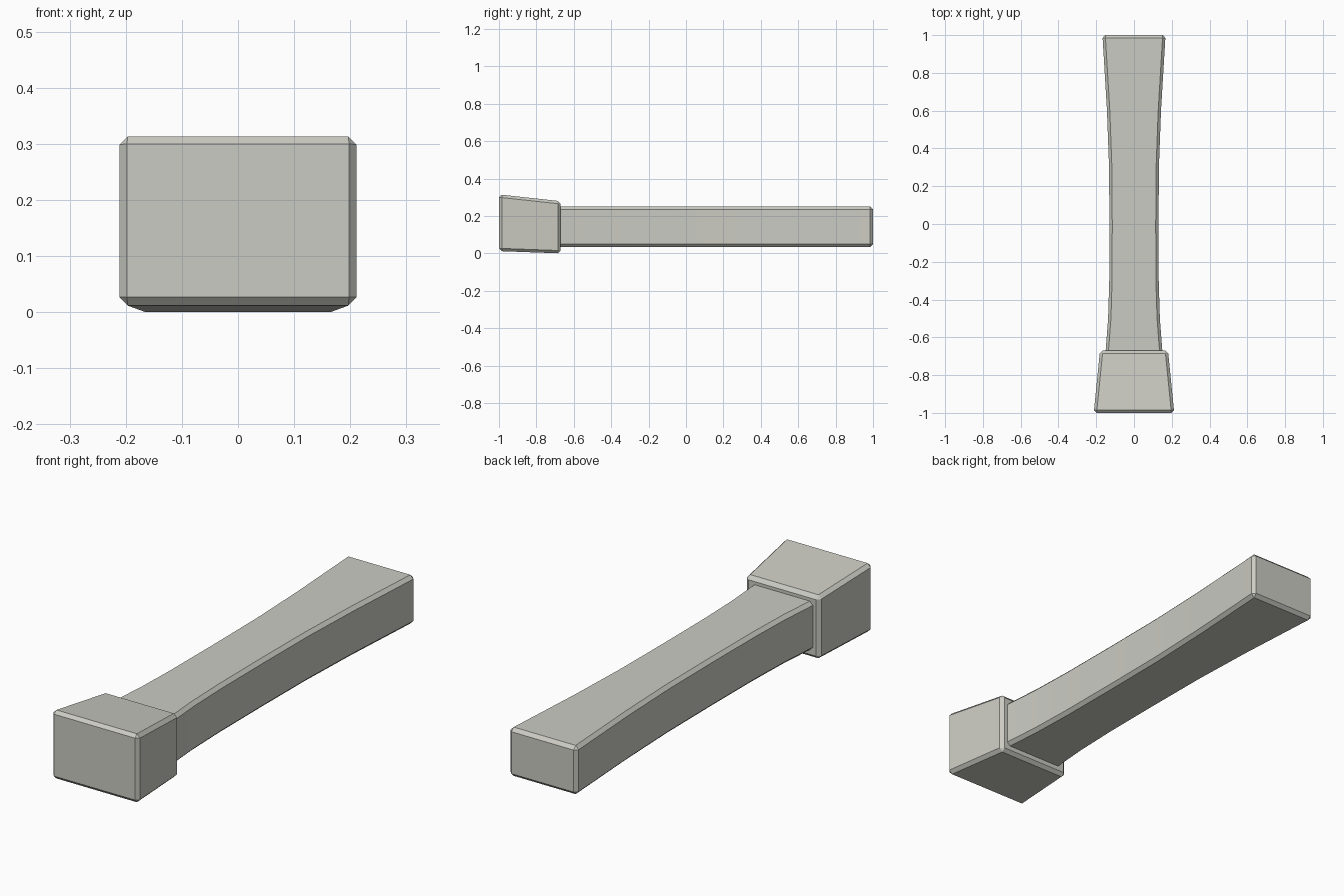
import bpy
import bmesh

if "Cube" in bpy.data.objects:
    bpy.data.objects.remove(bpy.data.objects["Cube"], do_unlink=True)

# Single pale grey material
grey = bpy.data.materials.new("pale warm grey")
grey.use_nodes = True
colour = (0.60, 0.60, 0.55, 1.0)
grey.diffuse_color = colour
grey.node_tree.nodes["Principled BSDF"].inputs["Base Color"].default_value = colour


def lofted_block(name, sections, chamfer):
    """Loft rectangles (y, half width, bottom, top) along y and chamfer the edges."""
    bm = bmesh.new()
    rings = []
    for y, w, lo, hi in sections:
        corners = ((-w, lo), (w, lo), (w, hi), (-w, hi))
        rings.append([bm.verts.new((x, y, z)) for x, z in corners])
    for a, b in zip(rings, rings[1:]):
        for i in range(4):
            j = (i + 1) % 4
            bm.faces.new((a[i], a[j], b[j], b[i]))
    bm.faces.new(rings[0])
    bm.faces.new(rings[-1])
    bmesh.ops.recalc_face_normals(bm, faces=bm.faces)
    mesh = bpy.data.meshes.new(name)
    bm.to_mesh(mesh)
    bm.free()
    mesh.materials.append(grey)
    obj = bpy.data.objects.new(name, mesh)
    bpy.context.collection.objects.link(obj)
    bevel = obj.modifiers.new("chamfer", "BEVEL")
    bevel.width = chamfer
    bevel.segments = 1
    bevel.limit_method = "ANGLE"
    bpy.ops.object.select_all(action="DESELECT")
    obj.select_set(True)
    bpy.context.view_layer.objects.active = obj
    bpy.ops.object.modifier_apply(modifier=bevel.name)
    bpy.ops.object.shade_smooth_by_angle(angle=0.35)
    return obj


# Head: tapered block, wide striking face at the front
lofted_block("head", [(-1.0, 0.213, 0.012, 0.315),
                      (-0.67, 0.18, 0.0, 0.279)], 0.015)

# Handle: waisted bar flaring toward the grip end, set into the head
profile = [(-0.85, 0.165), (-0.67, 0.15), (-0.5, 0.137), (-0.3, 0.131),
           (0.0, 0.13), (0.3, 0.132), (0.6, 0.143), (1.0, 0.167)]
lofted_block("handle", [(y, w, 0.035, 0.25) for y, w in profile], 0.015)
